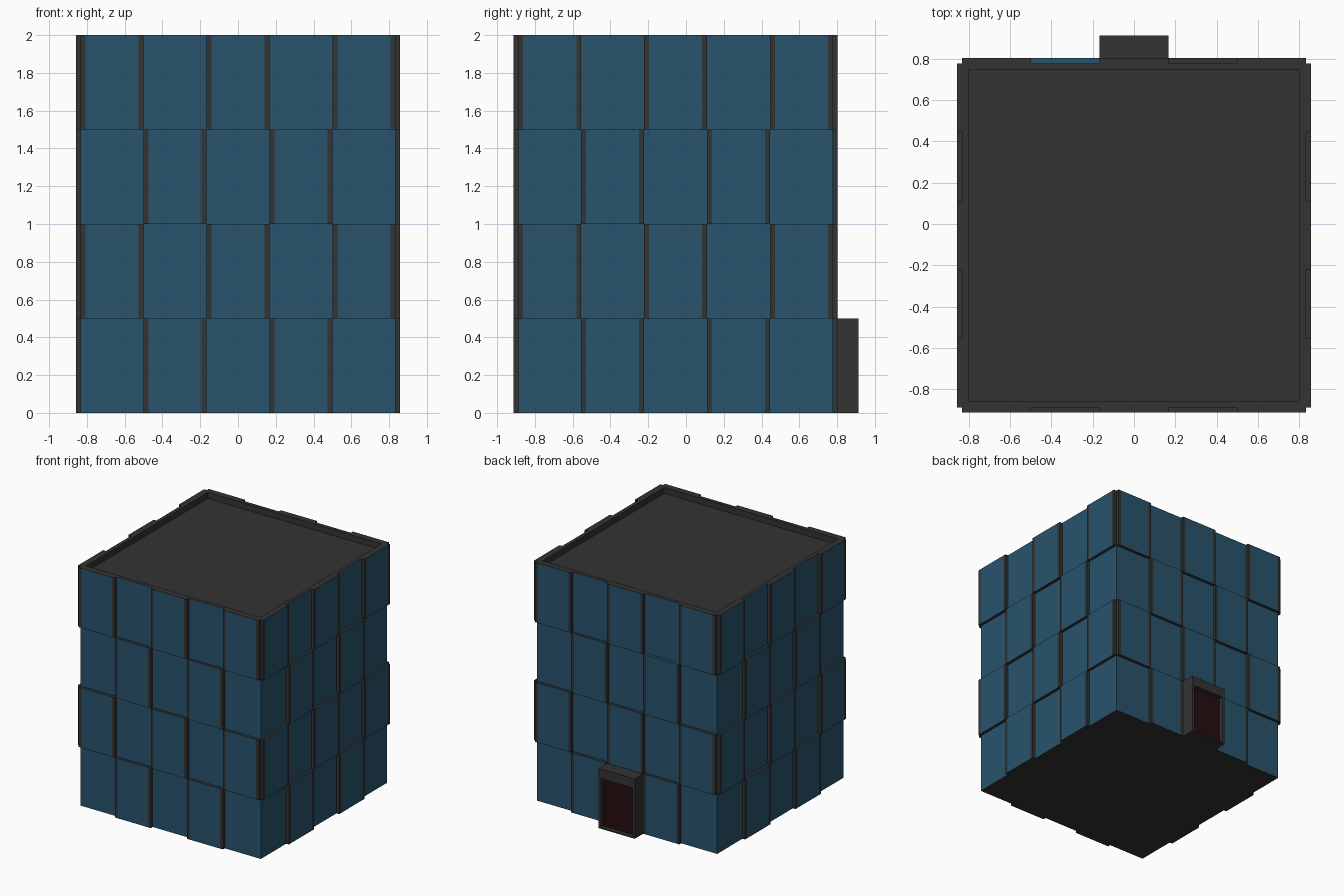
import bpy, bmesh, math
from mathutils import Matrix, Vector

if "Cube" in bpy.data.objects:
    bpy.data.objects.remove(bpy.data.objects["Cube"])

CY = -0.055          # centre of the tower in y
H = 0.833            # half width of the glass core
W = 2 * H / 5        # bay width
FLOOR = 0.5          # storey height
D = 0.025            # how far framed bays stand out
S = 0.026            # frame strip width


def material(name, rgb):
    m = bpy.data.materials.new(name)
    m.diffuse_color = (*rgb, 1)
    m.use_nodes = True
    m.node_tree.nodes["Principled BSDF"].inputs["Base Color"].default_value = m.diffuse_color
    return m


DARK = material("dark_frame", (0.033, 0.033, 0.033))
GLASS = material("blue_glass", (0.022, 0.087, 0.15))
RED = material("dark_red_door", (0.02, 0.004, 0.005))


def finish(bm, name, mats):
    bmesh.ops.recalc_face_normals(bm, faces=bm.faces)
    me = bpy.data.meshes.new(name)
    bm.to_mesh(me)
    bm.free()
    for m in mats:
        me.materials.append(m)
    ob = bpy.data.objects.new(name, me)
    bpy.context.collection.objects.link(ob)
    return ob


def box(lo, hi):
    bm = bmesh.new()
    lo, hi = Vector(lo), Vector(hi)
    bmesh.ops.create_cube(bm, size=1, matrix=Matrix.Translation((lo + hi) / 2)
                          @ Matrix.Diagonal((*(hi - lo), 1)))
    bm.normal_update()
    return bm


def facing(bm, axis):
    return max(bm.faces, key=lambda f: f.normal.dot(Vector(axis)))


# tower core: glass sides, dark base, sunken roof with parapet
bm = box((-H, CY - H, 0), (H, CY + H, 4 * FLOOR))
facing(bm, (0, 0, -1)).material_index = 1
roof = facing(bm, (0, 0, 1))
roof.material_index = 1
rim = bmesh.ops.inset_region(bm, faces=[roof], thickness=0.043)["faces"]
walls = bmesh.ops.inset_region(bm, faces=[roof], thickness=0, depth=-0.05)["faces"]
for f in rim + walls:
    f.material_index = 1
finish(bm, "tower_core", [GLASS, DARK])


def framed_bay(name, angle, col, row, glass_top=False):
    """Raised bay: glass between two upright strips, dark edges."""
    bm = bmesh.new()
    x0, z0 = -H + col * W, row * FLOOR
    xs = (x0, x0 + S, x0 + W - S, x0 + W)
    low = [bm.verts.new((x, -H - D, z0)) for x in xs]
    top = [bm.verts.new((x, -H - D, z0 + FLOOR)) for x in xs]
    front = [bm.faces.new((low[i], low[i + 1], top[i + 1], top[i])) for i in range(3)]
    loop = low + top[::-1]
    back = [bm.verts.new(v.co + Vector((0, D, 0))) for v in loop]
    for i in range(8):
        j = (i + 1) % 8
        f = bm.faces.new((loop[j], loop[i], back[i], back[j]))
        f.material_index = 1 if glass_top and i in (4, 5, 6) else 0
    front[1].material_index = 1
    bm.transform(Matrix.Translation((0, CY, 0)) @ Matrix.Rotation(angle, 4, 'Z'))
    finish(bm, name, [DARK, GLASS])


# checkerboard of raised bays on all four sides
for k, side in enumerate(("front", "right", "back", "left")):
    for row in range(4):
        for col in range(1 - row % 2, 5, 2):
            odd_one = side == "back" and row == 2 and col == 3
            framed_bay(f"{side}_bay_{row}_{col}", k * math.pi / 2, col, row, odd_one)

# entrance porch with recessed red door
bm = box((-W / 2, CY + H, 0), (W / 2, 0.914, FLOOR))
front = facing(bm, (0, 1, 0))
bmesh.ops.inset_region(bm, faces=[front], thickness=0.03)
for v in front.verts:
    v.co.z = 0.01 if v.co.z < 0.2 else 0.42
bmesh.ops.inset_region(bm, faces=[front], thickness=0, depth=-0.035)
front.material_index = 1
finish(bm, "entrance_porch", [DARK, RED])
